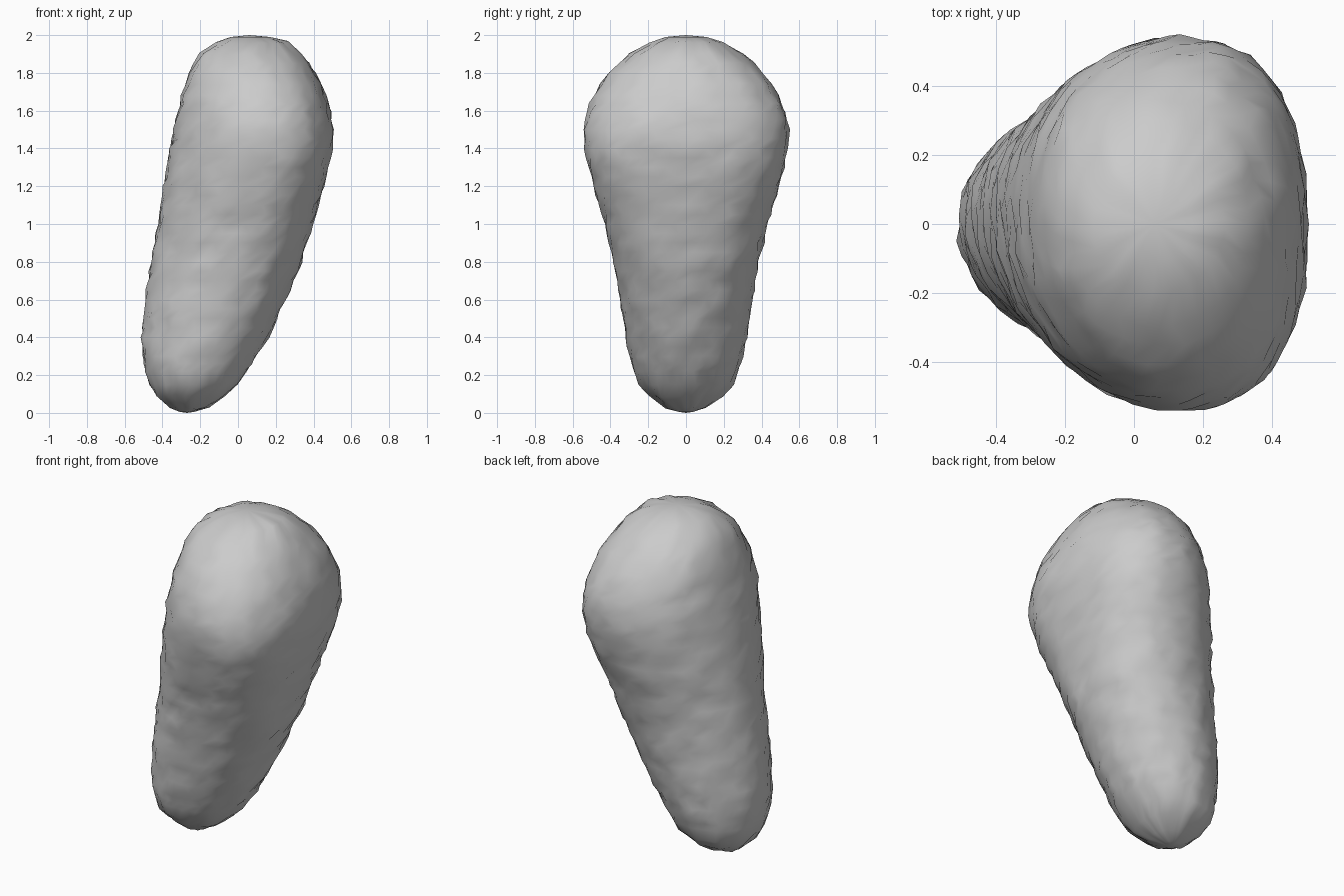
import bpy, bmesh, math, random
from mathutils import Vector, noise

if "Cube" in bpy.data.objects:
    bpy.data.objects.remove(bpy.data.objects["Cube"])

# Profile rows: height, left x, right x, half width in y
ROWS = [
    (0.006, -0.31, -0.23, 0.04), (0.03, -0.36, -0.15, 0.105), (0.09, -0.435, -0.07, 0.195),
    (0.15, -0.47, 0.0, 0.25), (0.22, -0.49, 0.05, 0.277), (0.30, -0.505, 0.10, 0.30),
    (0.40, -0.505, 0.16, 0.318), (0.60, -0.488, 0.25, 0.352), (0.80, -0.46, 0.335, 0.385),
    (1.00, -0.425, 0.395, 0.432), (1.20, -0.395, 0.455, 0.492), (1.40, -0.36, 0.498, 0.537),
    (1.55, -0.33, 0.498, 0.532), (1.68, -0.297, 0.465, 0.488), (1.80, -0.26, 0.41, 0.41),
    (1.90, -0.20, 0.335, 0.30), (1.96, -0.12, 0.26, 0.20), (1.99, -0.04, 0.17, 0.11),
]
SEG = 44
random.seed(4)


def catmull(a, b, c, d, t):
    return 0.5 * (2 * b + (c - a) * t + (2 * a - 5 * b + 4 * c - d) * t * t
                  + (3 * b - a - 3 * c + d) * t ** 3)


def resample(rows, step):
    out = []
    for i in range(len(rows) - 1):
        p, q, r, s = rows[max(i - 1, 0)], rows[i], rows[i + 1], rows[min(i + 2, len(rows) - 1)]
        n = max(1, round((r[0] - q[0]) / step))
        for k in range(n):
            t = k / n
            z = q[0] + (r[0] - q[0]) * t
            out.append((z,) + tuple(catmull(p[j], q[j], r[j], s[j], t) for j in (1, 2, 3)))
    return out + [rows[-1]]


def power(v, e):
    return math.copysign(abs(v) ** e, v)


def section(z, left, right, half, turn):
    # Round low down, egg-shaped with a flatter +x side in the middle, round at the dome
    up = min(1, max(0, (z - 0.3) / 1.0)) * min(1, max(0, (1.95 - z) / 0.6))
    mid = (left + right) / 2 + 0.07 * up
    pts = []
    for k in range(SEG):
        a = 2 * math.pi * (k + turn) / SEG
        c, s = math.cos(a), math.sin(a)
        e = 2 / (2.0 + 0.45 * up) if c > 0 else 2 / 2.05
        rx = right - mid if c > 0 else mid - left
        pts.append(Vector((mid + rx * power(c, e), half * power(s, e), z)))
    return pts


# Lofted lumpy body
bm = bmesh.new()
rings = [[bm.verts.new(p) for p in section(*row, 0.5 * (i % 2))]
         for i, row in enumerate(resample(ROWS, 0.05))]
for r0, r1 in zip(rings, rings[1:]):
    for k in range(SEG):
        n = (k + 1) % SEG
        bm.faces.new((r0[k], r0[n], r1[n], r1[k]))
bottom = bm.verts.new((-0.27, 0, 0))
top = bm.verts.new((0.06, 0, 2))
for k in range(SEG):
    n = (k + 1) % SEG
    bm.faces.new((bottom, rings[0][n], rings[0][k]))
    bm.faces.new((top, rings[-1][k], rings[-1][n]))

# Small surface lumps, left out at the two tips
bmesh.ops.recalc_face_normals(bm, faces=bm.faces)
bm.normal_update()
for v in bm.verts:
    if 0.02 < v.co.z < 1.98:
        lump = noise.noise(v.co * 13, noise_basis='PERLIN_NEW')
        v.co += v.normal * (0.014 * lump + random.uniform(-0.004, 0.004))
for f in bm.faces:
    f.smooth = True
mesh = bpy.data.meshes.new("lumpy_body")
bm.to_mesh(mesh)
bm.free()
bpy.context.collection.objects.link(bpy.data.objects.new("lumpy_body", mesh))
